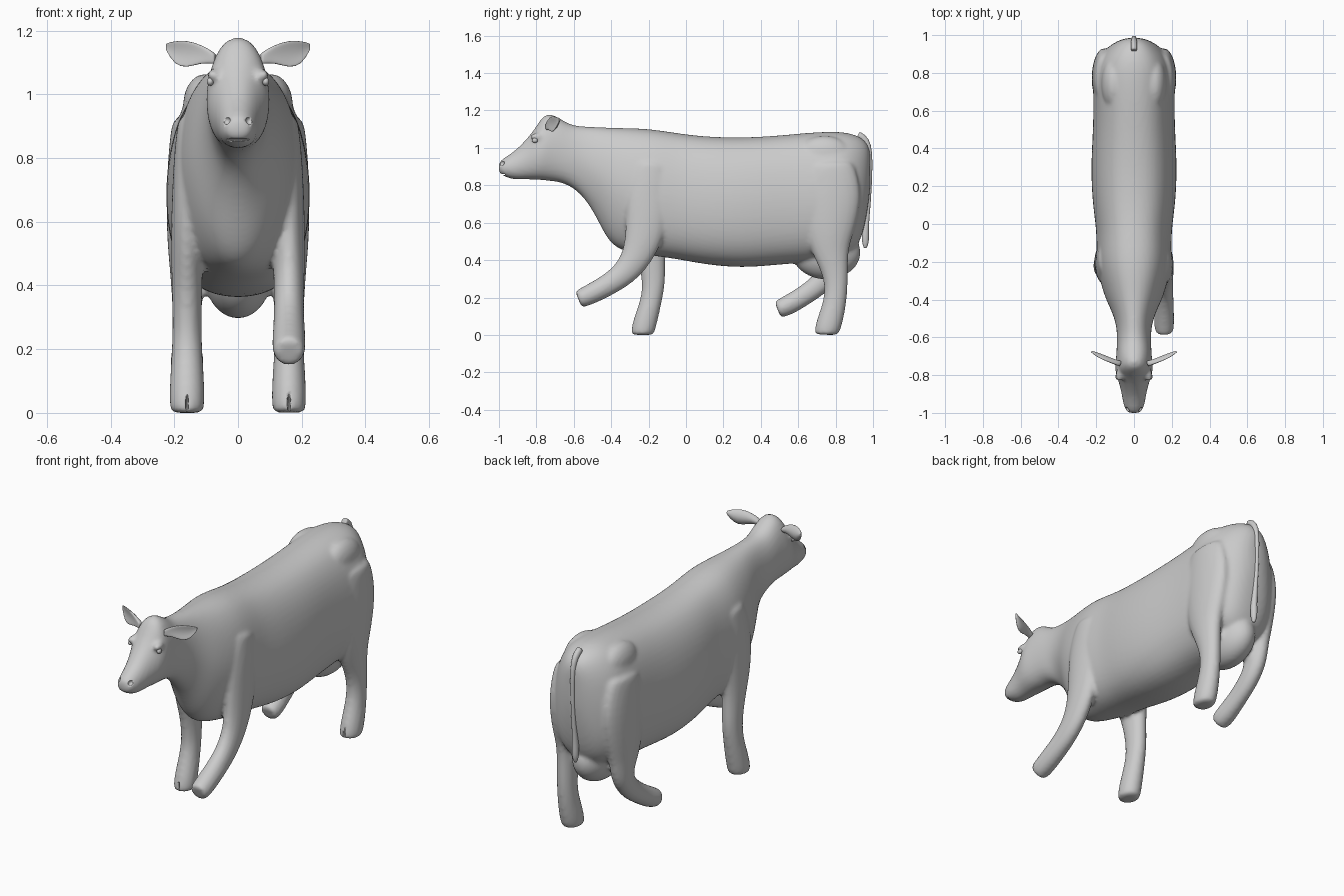
import bpy, bmesh, math
from mathutils import Vector, Matrix

old = bpy.data.objects.get("Cube")
if old:
    bpy.data.objects.remove(old)

SIDES = 16
hide = bpy.data.materials.new("plain_grey")
hide.use_nodes = True
GREY = (0.6, 0.6, 0.6, 1)
hide.diffuse_color = GREY
hide.node_tree.nodes["Principled BSDF"].inputs["Base Color"].default_value = GREY


def loft(bm, rings):
    """Skin closed rings, with a smaller ring at both ends to hold the caps."""
    def inner(ring):
        mid = sum(ring, Vector()) / len(ring)
        return [mid.lerp(p, 0.7) for p in ring]
    rings = [inner(rings[0])] + rings + [inner(rings[-1])]
    rows = [[bm.verts.new(p) for p in ring] for ring in rings]
    for a, b in zip(rows, rows[1:]):
        for i in range(SIDES):
            j = (i + 1) % SIDES
            bm.faces.new((a[i], a[j], b[j], b[i]))
    bm.faces.new(rows[0][::-1])
    bm.faces.new(rows[-1])


def circle():
    for i in range(SIDES):
        a = 2 * math.pi * i / SIDES
        yield math.cos(a), math.sin(a)


def soft(v, p):
    return math.copysign(abs(v) ** p, v)


def ball(bm, centre, radii):
    bmesh.ops.create_uvsphere(bm, u_segments=16, v_segments=10, radius=1,
                              matrix=Matrix.LocRotScale(centre, None, radii))


def leg(bm, x, rows):
    """Rows run from hoof to hip: y, z, depth radius, side radius."""
    rings = []
    for i, (y, z, depth, side) in enumerate(rows):
        lo, hi = rows[max(i - 1, 0)], rows[min(i + 1, len(rows) - 1)]
        t = Vector((0, hi[0] - lo[0], hi[1] - lo[1])).normalized()
        rings.append([Vector((x + side * c, y + depth * s * t.z,
                              max(z - depth * s * t.y, 0))) for c, s in circle()])
    loft(bm, rings)


def make(name, bm, levels=0):
    bmesh.ops.recalc_face_normals(bm, faces=bm.faces)
    for f in bm.faces:
        f.smooth = True
    mesh = bpy.data.meshes.new(name)
    bm.to_mesh(mesh)
    bm.free()
    mesh.materials.append(hide)
    ob = bpy.data.objects.new(name, mesh)
    bpy.context.collection.objects.link(ob)
    if levels:
        ob.modifiers.new("round", 'SUBSURF').levels = levels
        ob.modifiers["round"].render_levels = levels
    return ob


# Trunk, neck and head: y, underside, topline, half width
TRUNK = [
    (-1.0, .865, .925, .035), (-.97, .845, .95, .055), (-.92, .828, .98, .064),
    (-.86, .83, 1.04, .075), (-.81, .828, 1.1, .094), (-.77, .825, 1.17, .104),
    (-.73, .82, 1.19, .1), (-.68, .815, 1.165, .095), (-.62, .795, 1.125, .092),
    (-.55, .74, 1.118, .095), (-.48, .63, 1.116, .115), (-.42, .5, 1.115, .145),
    (-.35, .44, 1.113, .175), (-.2, .42, 1.11, .208), (-.05, .4, 1.085, .2),
    (.1, .37, 1.066, .225), (.3, .35, 1.06, .235), (.5, .37, 1.072, .222),
    (.65, .38, 1.088, .22), (.8, .4, 1.095, .226), (.88, .42, 1.085, .195),
    (.94, .5, 1.06, .14), (.975, .68, 1.02, .08), (.985, .8, .97, .03)]
bm = bmesh.new()
rings = []
for y, low, top, w in TRUNK:
    head = y < -.6
    chest = -.6 < y < -.25
    p = .85 if head or chest else .78
    taper = .22 if head and y < -.7 else .08 if head else .14
    ring = []
    for c, s in circle():
        k = 1 - taper * max(s, 0)
        if chest:
            k -= .25 * max(-s, 0)
        ring.append(Vector((w * soft(c, p) * k, y,
                            (low + top) / 2 + (top - low) / 2 * soft(s, p))))
    rings.append(ring)
loft(bm, rings)

# Legs: one front and one hind leg stand, the opposite pair is lifted
SHOULDER = [(-.21, .58, .115, .052), (-.2, .78, .12, .045), (-.18, .92, .08, .03)]
THIGH = [(.77, .45, .1, .055), (.765, .56, .14, .066), (.78, .75, .17, .066),
         (.77, .92, .13, .05)]
leg(bm, -.16, [(-.235, -.01, .065, .054), (-.222, .06, .066, .058),
               (-.18, .2, .056, .048), (-.172, .3, .066, .046),
               (-.185, .42, .072, .05)] + SHOULDER)
leg(bm, .16, [(-.575, .19, .05, .05), (-.52, .212, .055, .055),
              (-.4, .275, .06, .05), (-.31, .345, .072, .048),
              (-.25, .44, .088, .05)] + SHOULDER)
leg(bm, .16, [(.748, -.01, .068, .053), (.765, .06, .072, .057),
              (.805, .2, .06, .046), (.8, .33, .068, .047)] + THIGH)
leg(bm, -.16, [(.49, .135, .048, .05), (.54, .155, .055, .055),
               (.63, .208, .054, .046), (.73, .28, .06, .046),
               (.785, .36, .07, .048)] + THIGH)

# Udder, hip points and brow ridges
ball(bm, (0, .75, .44), (.112, .19, .145))
for side in (-1, 1):
    ball(bm, (side * .105, .74, .965), (.07, .15, .1))
    ball(bm, (side * .077, -.8, 1.06), (.022, .035, .02))

body = make("body", bm, 2)
blend = body.modifiers.new("blend", 'REMESH')
blend.mode = 'VOXEL'
blend.voxel_size = .011
blend.use_smooth_shade = True
relax = body.modifiers.new("relax", 'SMOOTH')
relax.factor = .5
relax.iterations = 5

# Nostrils, mouth line and hoof clefts
bm = bmesh.new()
for side in (-1, 1):
    ball(bm, (side * .036, -.985, .918), (.012, .016, .013))
ball(bm, (0, -.985, .858), (.045, .03, .004))
for x, y, z in ((-.16, -.3, .03), (.16, -.62, .2), (.16, .685, .03), (-.16, .447, .125)):
    ball(bm, (x, y, z), (.006, .028, .035))
cutter = make("detail_cutter", bm)
cutter.hide_render = True
carve = body.modifiers.new("carve", 'BOOLEAN')
carve.operation = 'DIFFERENCE'
carve.object = cutter

# Bake the sculpted body so that the cutter can go
bpy.context.view_layer.update()
graph = bpy.context.evaluated_depsgraph_get()
baked = bpy.data.meshes.new_from_object(body.evaluated_get(graph))
body.modifiers.clear()
body.data = baked
bpy.data.objects.remove(cutter)
for f in baked.polygons:
    f.use_smooth = True
    f.material_index = 0

# Ears: leaf-shaped, cupped towards the front
EAR = [(.07, -.74, 1.112, .018, .016), (.11, -.727, 1.128, .028, .013),
       (.155, -.705, 1.126, .045, .011), (.195, -.688, 1.13, .038, .009),
       (.225, -.675, 1.15, .01, .005)]
for side, word in ((-1, "right"), (1, "left")):
    bm = bmesh.new()
    rings = []
    for x, y, z, tall, thick in EAR:
        ring = []
        for c, s in circle():
            depth = thick * s - tall * .35 * c * c
            ring.append(Vector((side * (x - .4 * depth), y + .92 * depth, z + tall * c)))
        rings.append(ring)
    loft(bm, rings)
    make(word + "_ear", bm, 1)

# Eyes
for side, word in ((-1, "right"), (1, "left")):
    bm = bmesh.new()
    ball(bm, (side * .087, -.808, 1.04), (.011, .016, .013))
    make(word + "_eye", bm)

# Tail with a tuft
TAIL = [(.92, 1.07, .02), (.965, 1.045, .018), (.983, .98, .015), (.984, .86, .013),
        (.975, .7, .013), (.962, .6, .016), (.958, .53, .021), (.96, .49, .018),
        (.958, .465, .008)]
bm = bmesh.new()
leg(bm, 0, [(y, z, r, r * .9) for y, z, r in TAIL])
make("tail", bm, 1)
